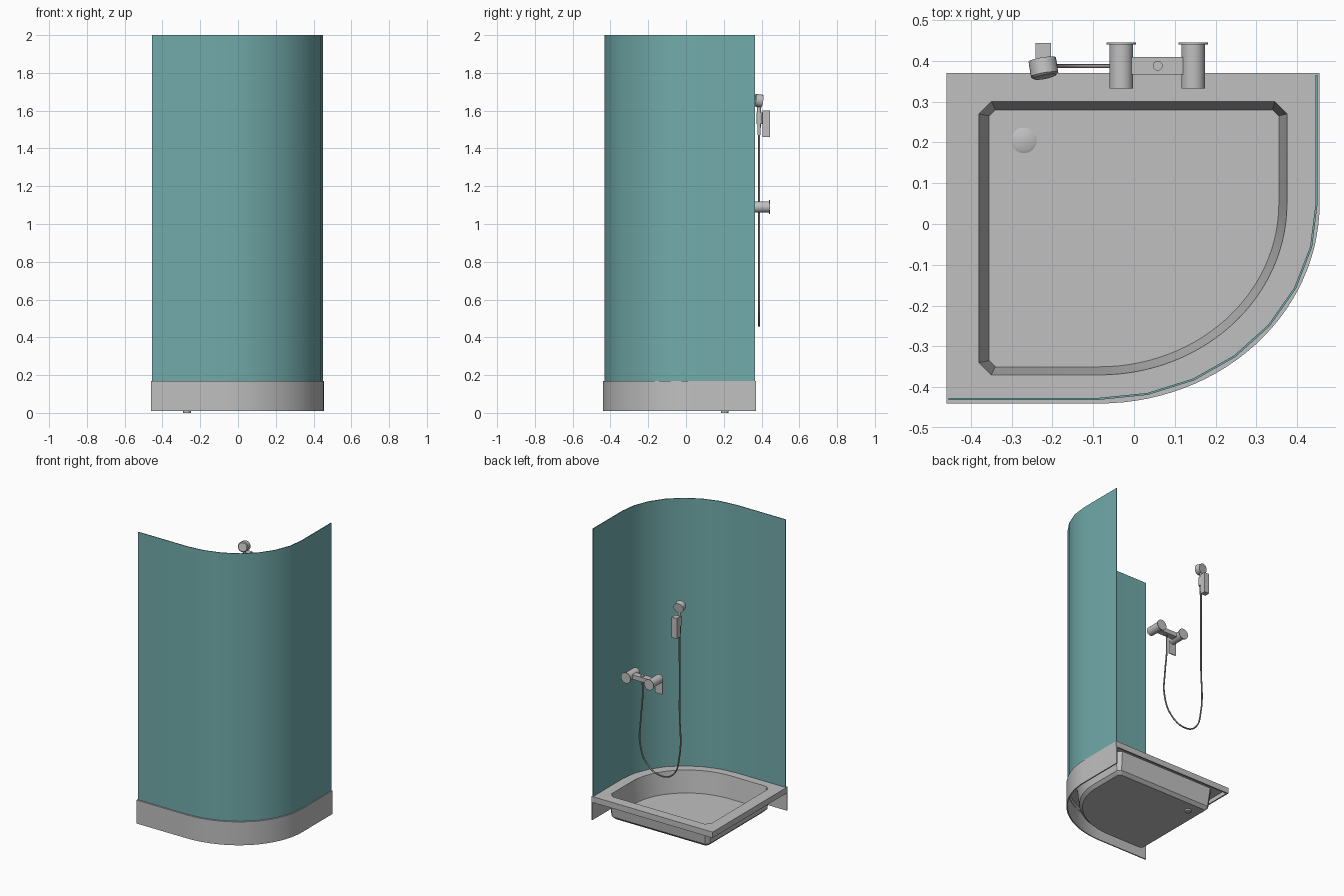
import bpy, bmesh, math
from mathutils import Vector

cube = bpy.data.objects.get("Cube")
if cube:
    bpy.data.objects.remove(cube, do_unlink=True)


def material(name, rgb):
    m = bpy.data.materials.new(name)
    m.use_nodes = True
    m.diffuse_color = (*rgb, 1)
    m.node_tree.nodes["Principled BSDF"].inputs["Base Color"].default_value = (*rgb, 1)
    return m


GREY = material("light grey", (0.53, 0.53, 0.53))
GLASS = material("teal glass", (0.17, 0.41, 0.41))
HOSE = material("dark hose grey", (0.3, 0.27, 0.27))

# Centre of the rounded corner shared by tray, skirt and screen
CX, CY = -0.085, 0.05


def finish(bm, name, mat):
    bmesh.ops.recalc_face_normals(bm, faces=bm.faces)
    mesh = bpy.data.meshes.new(name)
    bm.to_mesh(mesh)
    bm.free()
    ob = bpy.data.objects.new(name, mesh)
    bpy.context.collection.objects.link(ob)
    mesh.materials.append(mat)
    bpy.ops.object.select_all(action='DESELECT')
    ob.select_set(True)
    bpy.context.view_layer.objects.active = ob
    bpy.ops.object.shade_smooth_by_angle(angle=math.radians(30))
    return ob


def corner_path(x1, y0, steps):
    """Rounded front corner from the front edge to the left-hand edge."""
    angles = [math.pi / 2 * i / steps for i in range(steps + 1)]
    return [(CX + (x1 - CX) * math.sin(a), CY - (CY - y0) * math.cos(a)) for a in angles]


def outline(x0, x1, y0, y1, cut):
    """Quadrant-shaped loop with three clipped corners."""
    return ([(x0, y0 + cut), (x0 + cut, y0)] + corner_path(x1, y0, 28)
            + [(x1, y1 - cut), (x1 - cut, y1), (x0 + cut, y1), (x0, y1 - cut)])


def loft(name, loops, mat):
    bm = bmesh.new()
    rings = [[bm.verts.new((x, y, z)) for x, y in pts] for pts, z in loops]
    n = len(rings[0])
    for a, b in zip(rings, rings[1:]):
        for i in range(n):
            j = (i + 1) % n
            bm.faces.new((a[i], a[j], b[j], b[i]))
    bm.faces.new(rings[0])
    bm.faces.new(rings[-1])
    return finish(bm, name, mat)


def curved_panel(name, x0, x1, y0, y1, thick, steps, z0, z1, mat):
    """Thin wall following the front, the rounded corner and the side."""
    outer = [(x0, y0)] + corner_path(x1, y0, steps) + [(x1, y1)]
    inner = [(x0, y0 + thick)] + corner_path(x1 - thick, y0 + thick, steps) + [(x1 - thick, y1)]
    loop = outer + inner[::-1]
    return loft(name, [(loop, z0), (loop, z1)], mat)


def cylinder(name, start, end, radius, mat=GREY, radius2=None, sides=32):
    start, end = Vector(start), Vector(end)
    bm = bmesh.new()
    bmesh.ops.create_cone(bm, cap_ends=True, segments=sides, radius1=radius,
                          radius2=radius if radius2 is None else radius2,
                          depth=(end - start).length)
    turn = (end - start).to_track_quat('Z', 'Y')
    for v in bm.verts:
        v.co = turn @ v.co + (start + end) / 2
    return finish(bm, name, mat)


def box(name, low, high, mat=GREY):
    bm = bmesh.new()
    bmesh.ops.create_cube(bm, size=1)
    for v in bm.verts:
        v.co = [l + (h - l) * (c + 0.5) for l, h, c in zip(low, high, v.co)]
    return finish(bm, name, mat)


# Tray: floor, inner wall, rim, hanging lip and basin underside in one shell
edge = (-0.46, 0.455, -0.44, 0.37)
lip = (-0.45, 0.445, -0.43, 0.36)
loft("shower_tray", [
    (outline(-0.355, 0.355, -0.35, 0.28, 0.015), 0.022),
    (outline(-0.38, 0.375, -0.37, 0.30, 0.03), 0.17),
    (outline(*edge, 0.0005), 0.17),
    (outline(*edge, 0.0005), 0.13),
    (outline(*lip, 0.0005), 0.13),
    (outline(*lip, 0.0005), 0.158),
    (outline(-0.391, 0.386, -0.381, 0.311, 0.03), 0.158),
    (outline(-0.372, 0.37, -0.366, 0.296, 0.02), 0.03),
    (outline(-0.352, 0.35, -0.346, 0.276, 0.015), 0.01),
], GREY)

# Skirt below the rim on the front and rounded side
curved_panel("tray_skirt", -0.46, 0.455, -0.44, 0.37, 0.008, 28, 0.01, 0.13, GREY)

# Glass screen
curved_panel("glass_screen", -0.455, 0.45, -0.431, 0.365, 0.005, 7, 0.166, 2.0, GLASS)

# Drain: outlet below and shallow ring on the floor
DX, DY = -0.27, 0.205
cylinder("drain_outlet", (DX, DY, 0), (DX, DY, 0.015), 0.02)
cylinder("drain_ring", (DX, DY, 0.021), (DX, DY, 0.026), 0.033, radius2=0.024)

# Mixer tap: two round ends with wall flanges, joined by a bar
for side, x in (("right", -0.031), ("left", 0.145)):
    cylinder(side + "_tap_barrel", (x, 0.332, 1.09), (x, 0.441, 1.09), 0.029)
    cylinder(side + "_wall_flange", (x, 0.44, 1.09), (x, 0.445, 1.09), 0.036)
box("mixer_bar", (-0.02, 0.367, 1.075), (0.135, 0.409, 1.105))
cylinder("diverter_knob", (0.058, 0.388, 1.1), (0.058, 0.388, 1.112), 0.012)
box("tap_lever", (-0.058, 0.332, 0.99), (-0.004, 0.338, 1.09))

# Hand shower: head, neck, grip, clip and wall bracket
HX = -0.222
cylinder("shower_head", (HX - 0.003, 0.403, 1.65), (HX + 0.003, 0.366, 1.656), 0.034)
cylinder("shower_head_face", (HX + 0.003, 0.366, 1.656), (HX + 0.004, 0.361, 1.657), 0.034, radius2=0.028)
cylinder("shower_grip", (HX, 0.387, 1.47), (HX, 0.387, 1.635), 0.008, radius2=0.011, sides=16)
cylinder("grip_clip", (HX, 0.39, 1.53), (HX, 0.39, 1.59), 0.016, sides=20)
box("clip_arm", (HX - 0.008, 0.392, 1.545), (HX + 0.008, 0.41, 1.575))
box("wall_bracket", (-0.241, 0.406, 1.46), (-0.203, 0.444, 1.6))

# Hose: long loop from the grip down and back up to the mixer
curve = bpy.data.curves.new("shower_hose", 'CURVE')
curve.dimensions = '3D'
curve.bevel_depth = 0.005
curve.bevel_resolution = 2
curve.use_fill_caps = True
path = [(-0.222, 1.48), (-0.222, 0.95), (-0.22, 0.62), (-0.175, 0.495), (-0.09, 0.46),
        (0.02, 0.51), (0.075, 0.63), (0.072, 0.8), (0.058, 0.95), (0.058, 1.08)]
spline = curve.splines.new('BEZIER')
spline.resolution_u = 8
spline.bezier_points.add(len(path) - 1)
for point, (x, z) in zip(spline.bezier_points, path):
    point.co = (x, 0.387, z)
    point.handle_left_type = point.handle_right_type = 'AUTO'
hose = bpy.data.objects.new("shower_hose", curve)
curve.materials.append(HOSE)
bpy.context.collection.objects.link(hose)
